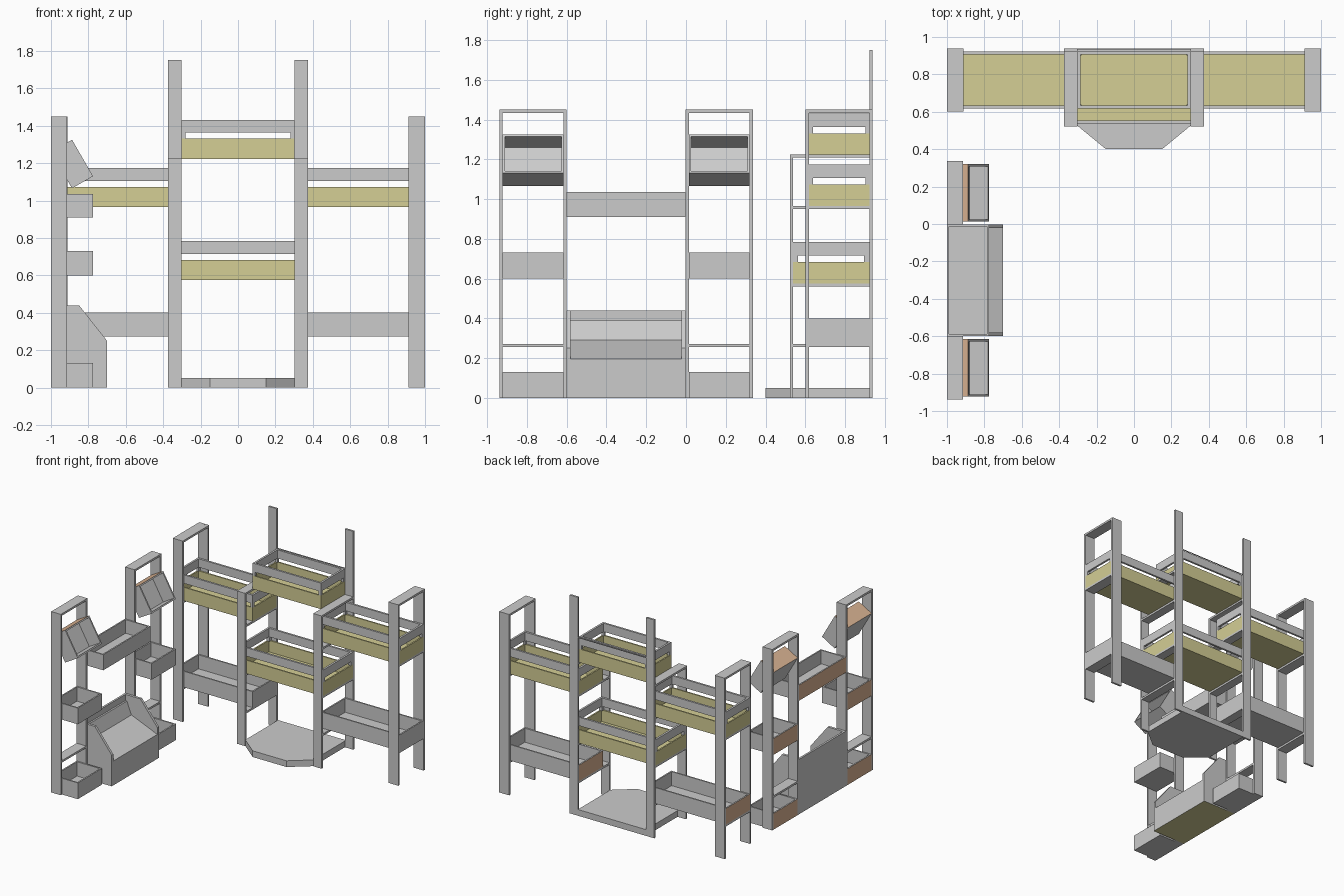
import bpy, bmesh, math
from mathutils import Vector

if "Cube" in bpy.data.objects:
    bpy.data.objects.remove(bpy.data.objects["Cube"])

T = 0.016  # board thickness


def material(name, rgb):
    m = bpy.data.materials.new(name)
    m.diffuse_color = (*rgb, 1)
    m.use_nodes = True
    m.node_tree.nodes["Principled BSDF"].inputs["Base Color"].default_value = m.diffuse_color
    return m


OLIVE = material("olive", (0.66, 0.62, 0.3))
BROWN = material("brown", (0.7, 0.45, 0.29))
BEIGE = material("beige", (0.8, 0.8, 0.8))
BEIGE_SLOT = [None]


def finish(name, bm, mats=()):
    me = bpy.data.meshes.new(name)
    bm.to_mesh(me)
    bm.free()
    for m in mats:
        me.materials.append(m)
    ob = bpy.data.objects.new(name, me)
    bpy.context.collection.objects.link(ob)
    return ob


def add_box(bm, x0, x1, y0, y1, z0, z1):
    vs = bmesh.ops.create_cube(bm, size=1)["verts"]
    for v in vs:
        v.co = Vector(((x0 + x1) / 2 + v.co.x * (x1 - x0),
                       (y0 + y1) / 2 + v.co.y * (y1 - y0),
                       (z0 + z1) / 2 + v.co.z * (z1 - z0)))


def boxes(name, dims, mats=()):
    bm = bmesh.new()
    for d in dims:
        add_box(bm, *d)
    return finish(name, bm, mats)


def prism(bm, pts, vec):
    f = bm.faces.new([bm.verts.new(p) for p in pts])
    r = bmesh.ops.extrude_face_region(bm, geom=[f], use_keep_orig=True)
    bmesh.ops.translate(bm, vec=vec, verts=[g for g in r["geom"] if isinstance(g, bmesh.types.BMVert)])


def tray(name, x0, x1, y0, y1, z0, z1, mats, brown_end=False):
    """Open-topped box with walls and floor of thickness T."""
    bm = bmesh.new()
    add_box(bm, x0, x1, y0, y1, z0, z1)
    bm.normal_update()
    end = min(bm.faces, key=lambda f: f.normal.x)
    if brown_end:
        end.material_index = 1
    top = max(bm.faces, key=lambda f: f.normal.z)
    bmesh.ops.inset_region(bm, faces=[top], thickness=T)
    inner = bmesh.ops.extrude_discrete_faces(bm, faces=[top])["faces"][0]
    bmesh.ops.translate(bm, vec=(0, 0, -(z1 - z0 - T)), verts=inner.verts[:])
    bmesh.ops.recalc_face_normals(bm, faces=bm.faces[:])
    return finish(name, bm, mats)


def plain_tray(name, *d):
    return tray(name, *d, mats=(BEIGE, BROWN), brown_end=True)


def railed_tray(name, x0, x1, y0, y1, z0, c=0.02):
    """Olive tray with a rail ring carried on four corner posts."""
    tray(name + "_tray", x0, x1, y0, y1, z0, z0 + 0.108, (OLIVE,))
    a, b, t = z0 + 0.14, z0 + 0.208, T
    dims = [(x0, x1, y0, y0 + t, a, b), (x0, x1, y1 - t, y1, a, b),
            (x0, x0 + t, y0 + t, y1 - t, a, b), (x1 - t, x1, y0 + t, y1 - t, a, b)]
    for px in (x0, x1 - c):
        for py in (y0, y1 - c):
            dims.append((px, px + c, py, py + c, z0 + 0.108, a))
    boxes(name + "_rail", dims)


def frame(name, x0, x1, y0, y1, h_front, h_back, bars):
    """Two flat uprights joined by flat cross bars (bars = top heights)."""
    dims = [(x0, x1, y0, y0 + T, 0, h_front), (x0, x1, y1 - T, y1, 0, h_back)]
    dims += [(x0, x1, y0 + T, y1 - T, z - T, z) for z in bars]
    boxes(name, dims)


# side unit: two frames with bins, each topped by a tilted bin
for tag, y in (("front", -0.938), ("rear", -0.002)):
    frame(f"side_{tag}_frame", -1, -0.915, y, y + 0.338, 1.45, 1.45, (1.45, 0.272))
    a, b = y + T, y + 0.338 - T
    plain_tray(f"side_{tag}_low_bin", -1, -0.775, a, b, 0, 0.13)
    plain_tray(f"side_{tag}_mid_bin", -1, -0.775, a, b, 0.6, 0.73)
    tilt = plain_tray(f"side_{tag}_tilted_bin", 0, 0.225, a, b, 0, 0.13)
    tilt.rotation_euler = (0, math.radians(60), 0)
    tilt.location = (-1, 0, 1.26)

# wide bin between the side frames
plain_tray("side_wide_bin", -1, -0.775, -0.6, -0.002, 0.91, 1.035)

# bench: sloped end panels, stepped seat body and back panel
bm = bmesh.new()
side = [(-1, 0), (-0.7, 0), (-0.7, 0.25), (-0.85, 0.44), (-1, 0.44)]
for y in (-0.6, -0.022):
    prism(bm, [(x, y, z) for x, z in side], (0, 0.02, 0))
seat = [(-1, 0), (-0.7, 0), (-0.7, 0.195), (-0.93, 0.29), (-0.97, 0.39),
        (-1 + T, 0.39), (-1 + T, 0.44), (-1, 0.44)]
prism(bm, [(x, -0.58, z) for x, z in seat], (0, 0.558, 0))
bmesh.ops.recalc_face_normals(bm, faces=bm.faces[:])
for f in bm.faces:
    if f.normal.z < -0.9:
        f.material_index = 1
finish("bench", bm, (BEIGE, OLIVE))

# back unit: outer frames and taller inner frames, mirrored left and right
Y0, Y1 = 0.602, 0.938
for tag, s in (("left", -1), ("right", 1)):
    xo = sorted((s * 1.0, s * 0.912))
    xi = sorted((s * 0.375, s * 0.302))
    xs = sorted((s * 1.0, s * 0.302))
    frame(f"outer_{tag}_frame", *xo, Y0, Y1, 1.45, 1.45, (1.45, 0.965, 0.272))
    frame(f"inner_{tag}_frame", *xi, 0.522, Y1, 1.225, 1.75, (1.225, 0.965, 0.575, 0.272))
    plain_tray(f"low_{tag}_tray", *xs, Y0 + T, Y1 - T, 0.272, 0.4)
    railed_tray(f"high_{tag}", *xs, Y0 + T, Y1 - T, 0.965)

# centre shelves
railed_tray("centre_low", -0.375, 0.375, 0.522 + T, Y1 - T, 0.575, 0.026)
railed_tray("centre_high", -0.302, 0.302, 0.618, Y1 - T, 1.223)
boxes("centre_back_strip", [(-0.302, 0.302, 0.933, 0.938, 1.425, 1.43)])

# floor platform with a chamfered front
bm = bmesh.new()
prism(bm, [(-0.302, 0.938, 0), (-0.302, 0.525, 0), (-0.15, 0.4, 0),
           (0.15, 0.4, 0), (0.302, 0.525, 0), (0.302, 0.938, 0)], (0, 0, 0.05))
bmesh.ops.recalc_face_normals(bm, faces=bm.faces[:])
finish("platform", bm)
